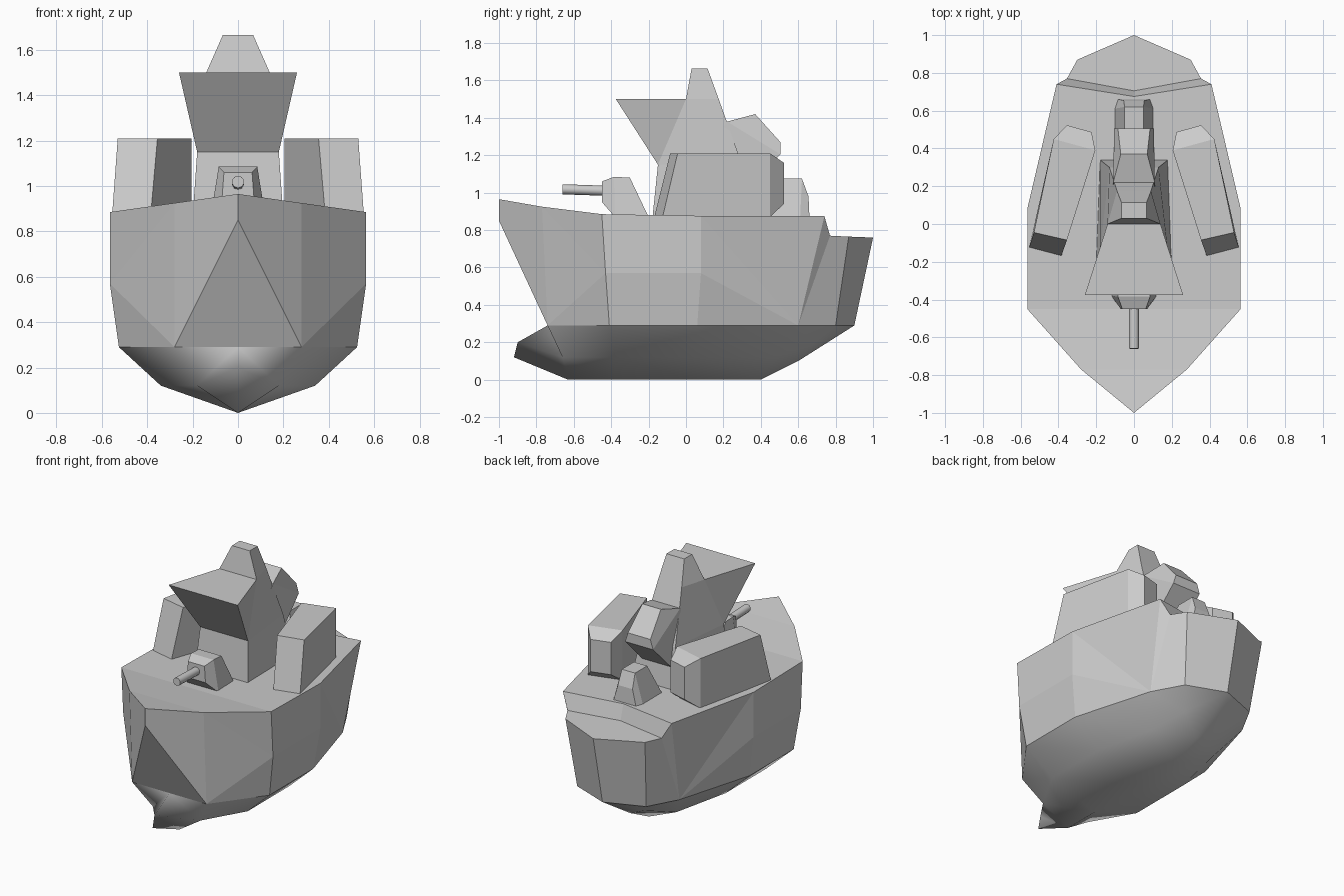
import bpy, bmesh, math
from mathutils import Vector

if "Cube" in bpy.data.objects:
    bpy.data.objects.remove(bpy.data.objects["Cube"])


def make(name, verts, faces, mirror=False, smooth=False):
    me = bpy.data.meshes.new(name)
    me.from_pydata(verts, [], faces)
    bm = bmesh.new()
    bm.from_mesh(me)
    if mirror == "half":  # half shell: mirror the geometry and weld the centre line
        geo = bm.verts[:] + bm.edges[:] + bm.faces[:]
        bmesh.ops.mirror(bm, geom=geo, axis='X', merge_dist=0.0001)
    bmesh.ops.remove_doubles(bm, verts=bm.verts, dist=0.0005)
    bmesh.ops.recalc_face_normals(bm, faces=bm.faces)
    for f in bm.faces:
        f.smooth = smooth
    bm.to_mesh(me)
    bm.free()
    ob = bpy.data.objects.new(name, me)
    bpy.context.collection.objects.link(ob)
    if mirror == "pair":
        ob.modifiers.new("mirror", 'MIRROR')
    return ob


def loft(name, rings, mirror=False):
    n = len(rings[0])
    verts = [v for r in rings for v in r]
    faces = [(k*n + i, k*n + (i+1) % n, (k+1)*n + (i+1) % n, (k+1)*n + i)
             for k in range(len(rings) - 1) for i in range(n)]
    faces += [tuple(range(n)), tuple(range(len(verts) - n, len(verts)))]
    return make(name, verts, faces, mirror)


def ring(top, bottom):
    """Symmetric four-point ring from (half width, y, z) top and bottom edges."""
    (a, b, c), (d, e, f) = top, bottom
    return [(-a, b, c), (a, b, c), (d, e, f), (-d, e, f)]


# Upper hull: deck edge, centre line, low stern deck and chine (starboard half)
deck = [(0, -1, .965), (.28, -.77, .925), (.565, -.45, .885), (.565, .08, .876), (.41, .74, .874)]
centre = [(0, -.77, .925), (0, -.45, .885), (0, .08, .876), (0, .675, .874)]
stern = [(0, .705, .77), (.355, .77, .77), (.30, .87, .765), (0, 1, .76)]
chine = [(.28, -.74, .29), (.525, -.41, .29), (.525, .06, .29), (.37, .60, .29), (.26, .80, .29), (0, .90, .29)]
extra = [(0, -1, .85), (0, -.74, .29), (.565, -.43, .57), (.565, .08, .57)]
D, C, S, H, E = 0, 5, 9, 13, 19
hull_faces = [
    (D, C, D+1), (C, C+1, D+2, D+1), (C+1, C+2, D+3, D+2), (C+2, C+3, D+4, D+3),
    (C+3, S, S+1, D+4), (S, S+3, S+2, S+1),
    (E, E+1, H), (D, D+1, H, E),
    (D+1, D+2, E+2), (D+1, E+2, H), (E+2, H+1, H),
    (D+2, D+3, E+3, E+2), (E+2, E+3, H+2, H+1),
    (D+3, D+4, H+3), (D+3, H+3, E+3), (E+3, H+3, H+2),
    (D+4, S+1, H+3), (S+1, S+2, H+4, H+3), (S+2, S+3, H+5, H+4)]
make("upper_hull", deck + centre + stern + chine + extra, hull_faces, "half")

# Smooth underwater hull with a pointed bow bulb
bilge = [(.18, -.66, .12), (.34, -.38, .12), (.34, .06, .12), (.25, .46, .12), (.16, .68, .19), (0, .90, .29)]
keel = [(0, -.63, 0), (0, -.38, 0), (0, .06, 0), (0, .40, 0), (0, .60, .10), (0, .90, .29)]
rows = [[(0, -.74, .29)] + chine, [(0, -.90, .20)] + bilge, [(0, -.92, .12)] + keel]
lower_faces = []
for r in range(2):
    for i in range(6):
        a = r*7 + i
        lower_faces.append((a, a+1, a+8, a+7) if i < 5 else (a, a+1, a+7))
make("lower_hull", [v for r in rows for v in r], lower_faces, "half", True)


# Bridge tower tapering into the mast
def level(z, yf, xf, yb, xb):
    return [(-xf, yf, z), (xf, yf, z), (xb, yb, z), (-xb, yb, z)]


loft("bridge_tower", [level(.86, -.18, .20, .34, .18), level(1.15, -.15, .18, .30, .13),
                      level(1.5, 0, .14, .175, .09), level(1.665, .03, .067, .115, .067)])

# Overhanging bridge front
make("bridge_overhang",
     [(-.18, -.15, 1.15), (.18, -.15, 1.15), (-.26, -.375, 1.5), (.26, -.375, 1.5), (-.14, 0, 1.5), (.14, 0, 1.5)],
     [(0, 1, 3, 2), (2, 3, 5, 4), (0, 2, 4), (1, 5, 3), (0, 4, 5, 1)])

# Funnel leaning out of the back of the tower
loft("funnel", [ring((.11, .10, 1.22), (.11, .28, .98)),
                ring((.11, .22, 1.38), (.105, .505, 1.205)),
                ring((.07, .37, 1.42), (.085, .505, 1.27))])

# Front gun turret and barrel
loft("front_turret", [ring((.062, -.45, 1.06), (.07, -.45, .95)),
                      ring((.085, -.385, 1.085), (.12, -.38, .87)),
                      ring((.085, -.30, 1.08), (.11, -.20, .87))])
a, b = Vector((0, -.66, 1.018)), Vector((0, -.42, 1.01))
bpy.ops.mesh.primitive_cylinder_add(vertices=10, radius=.027, depth=(b - a).length, location=(a + b) / 2,
                                    rotation=(b - a).to_track_quat('Z', 'Y').to_euler())
bpy.context.object.name = "gun_barrel"
bpy.ops.object.shade_smooth_by_angle(angle=math.radians(40))

# Small housing at the back
loft("rear_housing", [ring((.05, .49, 1.075), (.105, .40, .86)),
                      ring((.05, .62, 1.075), (.105, .61, .86)),
                      ring((.055, .655, .98), (.085, .66, .87))])


# Angled side blocks with chamfered back ends
def block_ring(outer, inner, top, bottom, ob=None, ib=None):
    return [(*outer, top), (*inner, top), (*(ib or inner), bottom), (*(ob or outer), bottom)]


loft("side_block", [block_ring((.53, -.045), (.355, -.085), 1.21, .87, (.555, -.125), (.385, -.17)),
                    block_ring((.425, .45), (.205, .39), 1.21, .87),
                    block_ring((.355, .523), (.225, .487), 1.16, .94)], "pair")
